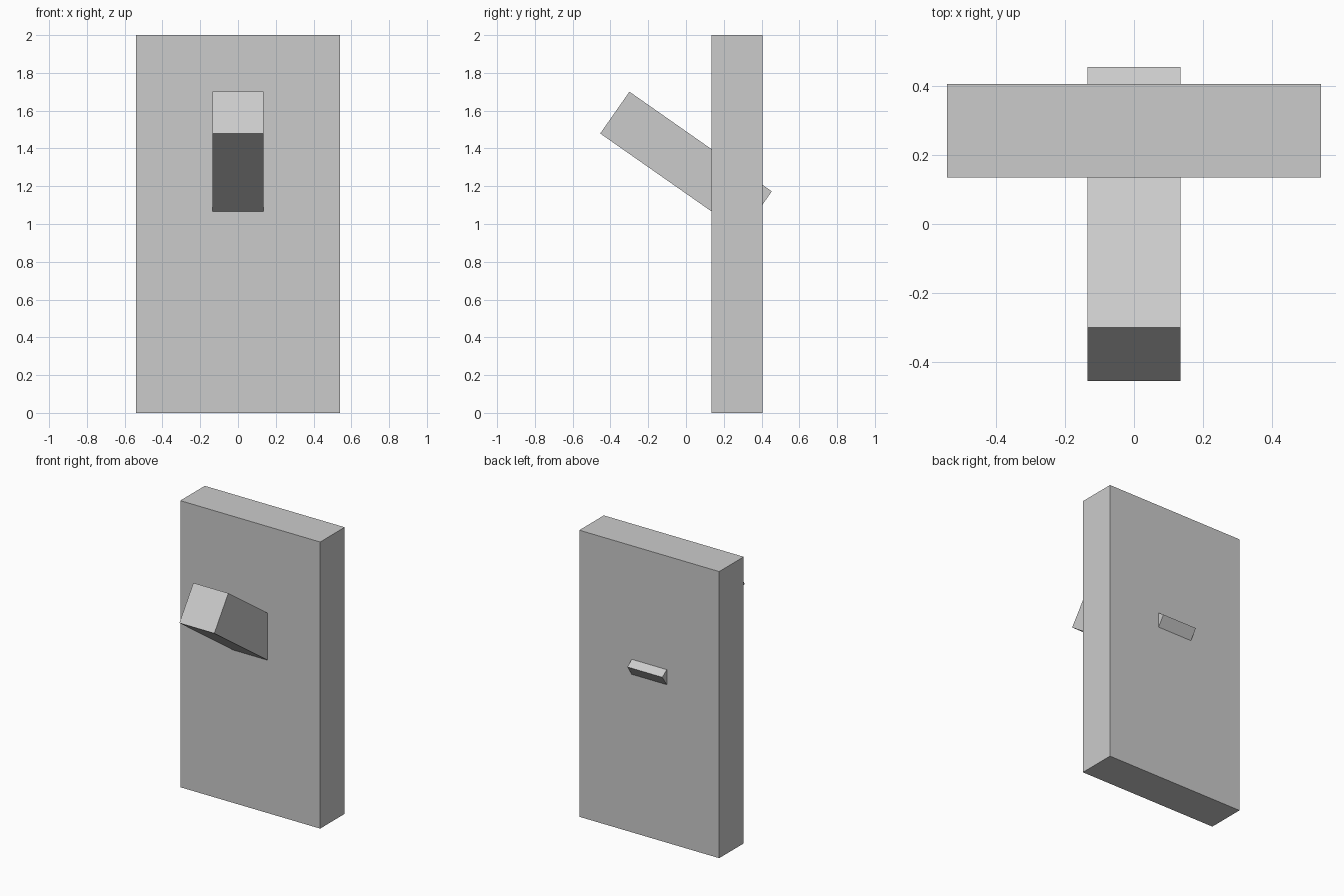
import bpy
from math import radians

if "Cube" in bpy.data.objects:
    bpy.data.objects.remove(bpy.data.objects["Cube"])


def box(name, size, centre, tilt=0):
    bpy.ops.mesh.primitive_cube_add(size=1, location=centre, rotation=(radians(tilt), 0, 0))
    ob = bpy.context.object
    ob.name = name
    ob.scale = size
    bpy.ops.object.transform_apply(location=False, rotation=False, scale=True)
    return ob


# Upright wall plate
box("wall_plate", (1.08, 0.27, 2.0), (0, 0.27, 1.0))

# Square lever bar, tilted up towards the front and poking through the back
box("lever", (0.27, 0.92, 0.27), (0, 0, 1.326), tilt=-35)
